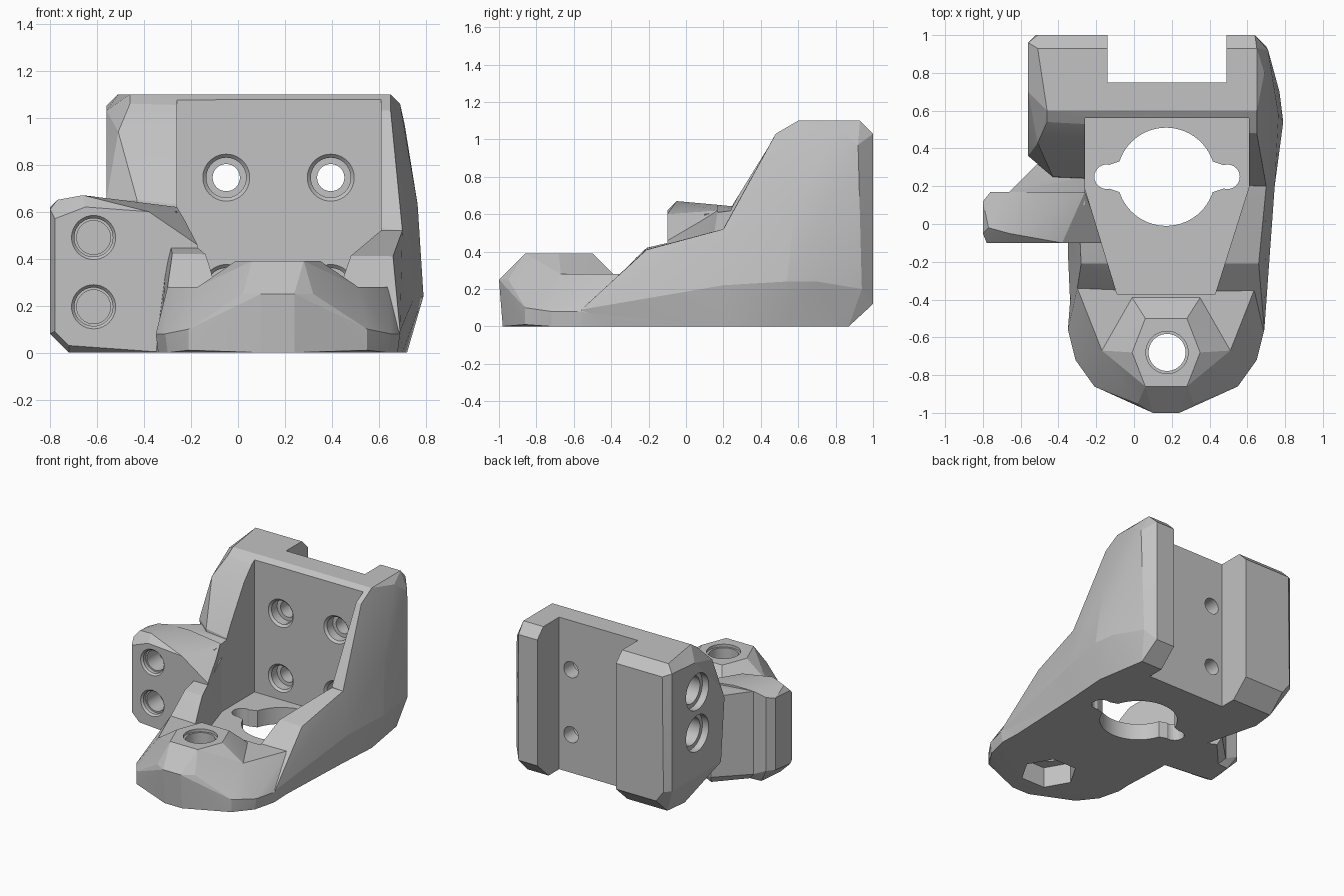
import bpy, bmesh, math
from mathutils import Matrix, Vector

cube = bpy.data.objects.get("Cube")
if cube:
    bpy.data.objects.remove(cube, do_unlink=True)

grey = bpy.data.materials.new("plain grey")
grey.use_nodes = True
tone = (0.54, 0.54, 0.54, 1)
grey.diffuse_color = tone
grey.node_tree.nodes["Principled BSDF"].inputs["Base Color"].default_value = tone


def finish(name, bm):
    bmesh.ops.recalc_face_normals(bm, faces=bm.faces)
    mesh = bpy.data.meshes.new(name)
    bm.to_mesh(mesh)
    bm.free()
    mesh.materials.append(grey)
    ob = bpy.data.objects.new(name, mesh)
    bpy.context.collection.objects.link(ob)
    return ob


def hull(name, points):
    """Faceted solid wrapped around a few corner points."""
    bm = bmesh.new()
    for p in points:
        bm.verts.new(p)
    bmesh.ops.convex_hull(bm, input=bm.verts[:])
    bmesh.ops.delete(bm, geom=[v for v in bm.verts if not v.link_faces], context='VERTS')
    bmesh.ops.dissolve_limit(bm, angle_limit=math.radians(1), verts=bm.verts[:], edges=bm.edges[:])
    return finish(name, bm)


def prism(name, outline, low, high):
    return hull(name, [(x, y, z) for x, y in outline for z in (low, high)])


def rod(name, start, end, radius, sides=40, radius_end=None):
    a, b = Vector(start), Vector(end)
    turn = Vector((0, 0, 1)).rotation_difference(b - a).to_matrix().to_4x4()
    bm = bmesh.new()
    bmesh.ops.create_cone(bm, cap_ends=True, segments=sides, radius1=radius,
                          radius2=radius_end or radius, depth=(b - a).length,
                          matrix=Matrix.Translation((a + b) / 2) @ turn)
    return finish(name, bm)


def combine(base, other, operation):
    mod = base.modifiers.new("combine", 'BOOLEAN')
    mod.operation, mod.object, mod.solver = operation, other, 'EXACT'
    bpy.context.view_layer.objects.active = base
    bpy.ops.object.modifier_apply(modifier=mod.name)
    bpy.data.objects.remove(other, do_unlink=True)


# Tall rear block
wall_section = [(.7, .2, .52), (.745, .2, .22), (.7, .2, 0)]
body = hull("bracket_body", wall_section + [
    (.66, .87, 0), (.72, .5, 0), (-.46, .87, 0), (-.48, .7, 0), (-.35, .2, 0),
    (.79, .54, .24), (.77, .7, .24), (.7, .94, .2), (.64, 1, .12), (-.46, 1, .12),
    (-.52, 1, .2), (-.56, .96, .2), (-.56, .4, .2), (.765, .58, .63),
    (.65, .6, 1.1), (.65, .93, 1.1), (-.51, .93, 1.1), (-.46, .6, 1.1), (.69, .8, 1.06),
    (.71, .92, .97), (.64, 1, 1.03), (-.51, 1, 1.03), (-.56, .96, 1.05), (-.56, .7, 1.03),
    (.65, .48, 1.03), (-.46, .54, 1.06), (-.51, .43, .94), (-.56, .44, .78),
    (-.56, .36, .65), (-.43, .25, .65), (-.26, .25, .62)])

# Low side walls between the block and the nose
side_walls = hull("side_walls", wall_section + [
    (-.35, -.15, 0), (-.33, -.6, 0), (.67, -.5, 0), (-.3, -.34, .28),
    (.64, -.34, .28), (-.28, -.21, .42), (.66, -.21, .41), (-.3, .22, .52),
    (.705, -.05, .2), (.69, -.56, .09), (-.35, .3, 0), (.5, .3, 0), (.5, .24, .52)])

# Low faceted nose and raised hexagonal boss, mirrored about their centre line
rim = [(.18, -.39, .28), (.34, -.67, .28), (.07, -1, .25), (.15, -.95, .25)]
half_base = rim + [
    (.47, -.34, .28), (.38, -.86, .1), (.38, -.86, .01), (.48, -.72, .08), (.47, -.72, 0),
    (.52, -.56, .08), (.51, -.56, 0), (.5, -.3, 0), (.07, -.98, 0), (.4, -.3, .26)]
half_boss = rim + [(.18, -.68, .39), (.11, -.86, .39), (.11, -.5, .39), (.18, -.39, .28),
                   (.18, -.42, .1), (.1, -.9, .1)]
nose_base, nose_boss = [
    hull(name, [(.17 + s * x, y, z) for x, y, z in half for s in (-1, 1)])
    for name, half in (("nose_base", half_base), ("nose_boss", half_boss))]

# Side arm with chamfered edges, and the diagonal web joining it to the block
arm = hull("side_arm", [
    (-.78, -.1, .57), (-.65, -.1, .62), (-.38, -.1, .6), (-.38, -.1, .03), (-.72, -.1, .03),
    (-.78, -.1, .09), (-.8, -.05, .08), (-.8, -.05, .61), (-.77, -.02, .65),
    (-.66, -.05, .67), (-.5, .17, .65), (-.66, .17, .65), (-.76, .17, .63), (-.8, .12, .62),
    (-.72, -.05, 0), (-.7, .14, 0), (-.76, .17, .1), (-.66, .17, .05), (-.8, .12, .1),
    (-.26, .17, .62), (-.16, -.1, .45), (-.3, .17, 0), (-.3, -.1, 0)])
web = hull("arm_web", [
    (-.66, .17, .65), (-.46, .37, .63), (-.26, .25, .62), (-.26, .1, .6), (-.6, .1, .64),
    (-.66, .17, .05), (-.46, .37, .05), (-.62, .14, 0), (-.44, .34, 0), (-.26, .25, 0),
    (-.26, .1, 0), (-.6, .1, 0)])

for part in (side_walls, nose_base, nose_boss, arm, web):
    combine(body, part, 'UNION')

cutters = []

# Open pocket, rear slot and floor opening with two ears
cutters.append(prism("pocket", [(-.26, .56), (.61, .56), (.61, .2), (.43, -.37),
                                (-.09, -.37), (-.26, .19)], .12, 2))
cutters.append(prism("rear_slot", [(-.14, .75), (.49, .75), (.49, 1.2), (-.14, 1.2)], -1, 2))
cutters.append(rod("floor_hole", (.17, .25, -.2), (.17, .25, .5), .26, 64))
cutters.append(prism("ear_slot", [(-.14, .19), (-.05, .16), (.39, .16), (.48, .19),
                                  (.48, .31), (.39, .34), (-.05, .34), (-.14, .31)], -.25, .45))
for x in (-.145, .495):
    cutters.append(rod("ear_hole", (x, .25, -.3), (x, .25, .4), .065, 24))

# Bolt holes through the rear wall, with counterbores
for x in (-.05, .395):
    for z in (.745, .275):
        cutters.append(rod("wall_bore", (x, .4, z), (x, .9, z), .058))
        cutters.append(rod("wall_counterbore", (x, .5, z), (x, .64, z), .085))
        cutters.append(rod("wall_rim", (x, .54, z), (x, .58, z), .12, 40, .08))

# Blind holes in the arm front
for z in (.49, .195):
    cutters.append(rod("arm_bore", (-.615, -.2, z), (-.615, .08, z), .072))
    cutters.append(rod("arm_counterbore", (-.615, -.15, z), (-.615, -.06, z), .082))
    cutters.append(rod("arm_rim", (-.615, -.12, z), (-.615, -.08, z), .112, 40, .076))

# Blind holes in the outer face of the rear block
for z in (.81, .51):
    cutters.append(rod("side_bore", (-.7, .67, z), (-.38, .67, z), .1))
    cutters.append(rod("side_rim", (-.65, .67, z), (-.51, .67, z), .13))

# Nose bolt hole and hexagonal nut recess below
cutters.append(rod("nose_bore", (.175, -.68, -.3), (.175, -.68, .6), .098))
cutters.append(rod("nose_rim", (.175, -.68, .37), (.175, -.68, .5), .112))
nut = [(.175 + .19 * math.cos(i * math.pi / 3), -.68 + .19 * math.sin(i * math.pi / 3))
       for i in range(6)]
cutters.append(prism("nut_recess", nut, -.2, .15))

for cutter in cutters:
    combine(body, cutter, 'DIFFERENCE')

# Smooth bores, crisp facets
bpy.ops.object.select_all(action='DESELECT')
body.select_set(True)
bpy.context.view_layer.objects.active = body
bpy.ops.object.shade_smooth_by_angle(angle=math.radians(12))
